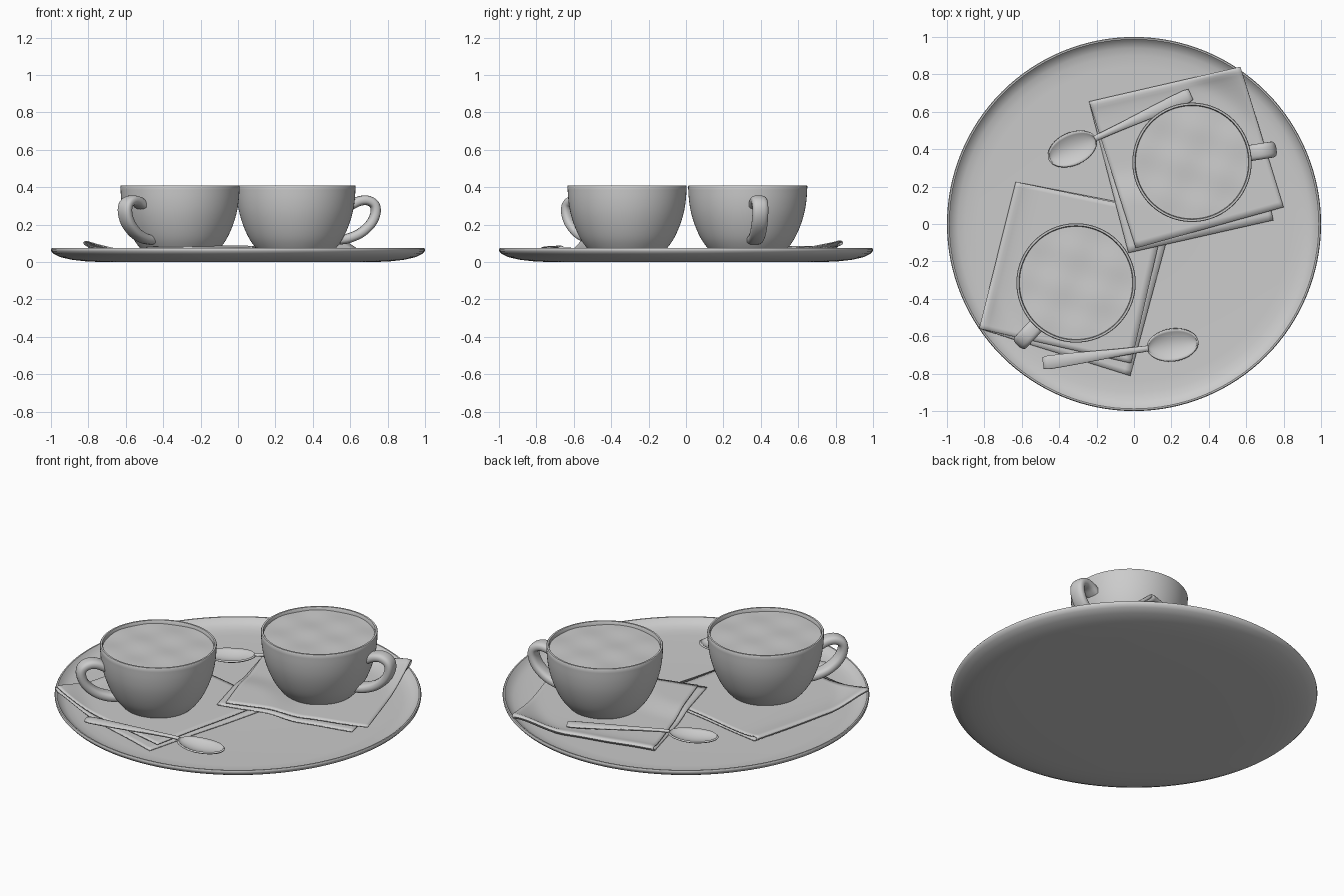
import bpy, bmesh, math
from mathutils import Vector

if "Cube" in bpy.data.objects:
    bpy.data.objects.remove(bpy.data.objects["Cube"])

grey = bpy.data.materials.new("plain_grey")
grey.diffuse_color = (0.6, 0.6, 0.6, 1)
grey.use_nodes = True
grey.node_tree.nodes["Principled BSDF"].inputs["Base Color"].default_value = grey.diffuse_color


def smooth(t):
    t = max(0.0, min(1.0, t))
    return t * t * (3 - 2 * t)


def finish(name, bm, thickness=0, angle=45, loc=(0, 0, 0), turn=0):
    bmesh.ops.recalc_face_normals(bm, faces=bm.faces)
    me = bpy.data.meshes.new(name)
    bm.to_mesh(me)
    bm.free()
    me.materials.append(grey)
    ob = bpy.data.objects.new(name, me)
    bpy.context.collection.objects.link(ob)
    ob.location = loc
    ob.rotation_euler[2] = turn
    if thickness:
        mod = ob.modifiers.new("thickness", 'SOLIDIFY')
        mod.thickness = thickness
        mod.offset = 0
    bpy.ops.object.select_all(action='DESELECT')
    ob.select_set(True)
    bpy.context.view_layer.objects.active = ob
    bpy.ops.object.shade_smooth_by_angle(angle=math.radians(angle))
    return ob


def grid(rows, wrap=False, caps=False):
    """Skin a list of point rows with quads."""
    bm = bmesh.new()
    vs = [[bm.verts.new(p) for p in row] for row in rows]
    n = len(vs[0])
    for a, b in zip(vs, vs[1:]):
        for j in range(n if wrap else n - 1):
            k = (j + 1) % n
            bm.faces.new((a[j], a[k], b[k], b[j]))
    if caps:
        bm.faces.new(vs[0])
        bm.faces.new(vs[-1])
    return bm


def spline(pts, steps=6):
    """Catmull-Rom curve through 2D points."""
    p = [Vector(q) for q in pts]
    p = [2 * p[0] - p[1]] + p + [2 * p[-1] - p[-2]]
    out = []
    for i in range(1, len(p) - 2):
        a, b, c, d = p[i - 1:i + 3]
        for s in range(steps):
            t = s / steps
            out.append(0.5 * (2 * b + (c - a) * t + (2 * a - 5 * b + 4 * c - d) * t * t
                              + (3 * b - a - 3 * c + d) * t ** 3))
    return out + [p[-2]]


def lathe(name, profile, loc=(0, 0, 0), segs=96):
    rows = [[(r * math.cos(2 * math.pi * j / segs), r * math.sin(2 * math.pi * j / segs), z)
             for j in range(segs)] for r, z in profile]
    return finish(name, grid(rows, True, True), loc=loc)


# Round tray with a low raised rim
lathe("tray", [(0.3, 0), (0.74, 0), (0.82, 0.004), (0.89, 0.012), (0.95, 0.026), (0.985, 0.043),
               (0.998, 0.057), (1.0, 0.068), (0.996, 0.074), (0.988, 0.074), (0.98, 0.066),
               (0.965, 0.052), (0.94, 0.041), (0.9, 0.033), (0.84, 0.03), (0.3, 0.03)], segs=128)


# Cup with foam surface and looped handle
def cup(label, x, y, angle):
    outer = spline([(0.19, 0.05), (0.215, 0.075), (0.25, 0.125), (0.28, 0.19), (0.302, 0.26),
                    (0.314, 0.33), (0.319, 0.405)], 4)
    inner = spline([(0.303, 0.405), (0.297, 0.33), (0.284, 0.26), (0.262, 0.19),
                    (0.232, 0.125), (0.19, 0.08)], 4)
    lathe(label + "_cup", [tuple(p) for p in outer] + [(0.316, 0.41), (0.306, 0.41)]
          + [tuple(p) for p in inner], (x, y, 0))
    rows = []
    for i in range(17):
        r = 0.004 + 0.299 * i / 16
        row = []
        for j in range(64):
            a = 2 * math.pi * j / 64
            px, py = r * math.cos(a), r * math.sin(a)
            bump = math.sin(17 * px + 9 * py + x * 9) * math.sin(21 * py - 8 * px + 1)
            row.append((px, py, 0.391 + 0.003 * bump))
        rows.append(row)
    bm = grid(rows, True)
    bm.verts.ensure_lookup_table()
    bm.faces.new([bm.verts[j] for j in range(64)])
    finish(label + "_foam", bm, loc=(x, y, 0))
    path = spline([(0.3, 0.305), (0.345, 0.326), (0.39, 0.328), (0.425, 0.305), (0.43, 0.26),
                   (0.405, 0.205), (0.35, 0.155), (0.285, 0.127), (0.232, 0.118)], 5)
    rows = []
    for i, p in enumerate(path):
        t = (path[min(i + 1, len(path) - 1)] - path[max(i - 1, 0)]).normalized()
        row = []
        for j in range(20):
            a = 2 * math.pi * j / 20
            c, s = math.cos(a), math.sin(a)
            w = 0.043 * math.copysign(abs(c) ** 0.7, c)
            h = 0.026 * math.copysign(abs(s) ** 0.8, s)
            row.append((p.x - t.y * h, w, p.y + t.x * h))
        rows.append(row)
    finish(label + "_handle", grid(rows, True, True), loc=(x, y, 0), turn=math.radians(angle))


cup("front", -0.31, -0.315, 227)
cup("back", 0.31, 0.33, 9)


# Folded napkin: a bottom sheet turning over a soft fold into a top sheet
def napkin(label, fold, low, high, lift):
    (f0, f1), (l0, l1), (h0, h1) = [[Vector(p) for p in e] for e in (fold, low, high)]
    us = [0, 0.006, 0.015, 0.03, 0.05, 0.08, 0.12] + [0.12 + 0.88 * i / 20 for i in range(1, 21)]
    sheet = [(u, 0) for u in reversed(us)] + [(u, 1) for u in us[1:]]
    rows = []
    for u, top in sheet:
        row = []
        for j in range(33):
            v = j / 32
            edge = (h0.lerp(h1, v) if top else l0.lerp(l1, v))
            p = f0.lerp(f1, v).lerp(edge, u)
            z = 0.035 + 0.05 * smooth((p.length - 0.8) / 0.2) + lift(p)
            z += 0.002 * math.sin(9 * p.x + 4 * p.y) ** 2
            puff = 0.013 + 0.022 * math.exp(-u / 0.05)
            round_off = math.sqrt(min(1, u / 0.03))
            z += puff * (0.5 + 0.5 * round_off) if top else 0.5 * puff * (1 - round_off)
            row.append((p.x, p.y, z))
        rows.append(row)
    finish(label + "_napkin", grid(rows), 0.006, 50)


napkin("front", [(-0.63, 0.225), (-0.825, -0.56)], [(0.215, 0.06), (-0.02, -0.812)],
       [(0.17, 0.06), (-0.015, -0.745)], lambda p: 0)
napkin("back", [(-0.24, 0.652), (0.57, 0.838)], [(-0.03, -0.155), (0.745, 0.02)],
       [(0.01, -0.13), (0.80, 0.09)],
       lambda p: 0.022 * smooth((0.45 - math.hypot(p.x, p.y + 0.14)) / 0.2))


# Teaspoon: dished oval bowl, thin neck, widening handle
def spoon(label, tip, angle, length):
    rows = []
    bowl = 0.135
    ss = [bowl - bowl * math.cos(math.pi * i / 24) for i in range(25)]
    ss += [0.27 + (length - 0.27) * i / 20 for i in range(1, 21)]
    for s in ss:
        e = math.sqrt(max(0, 1 - ((s - bowl) / bowl) ** 2))
        k = smooth((s - 0.25) / (length - 0.25))
        w = max(0.086 * e, (0.013 + 0.022 * k) if s > 0.2 else 0.002)
        if s > length - 0.01:
            w -= 0.006
        z = 0.064 + 0.012 * smooth((s - 0.12) / 0.2) - 0.004 * k
        row = []
        for j in range(13):
            t = -1 + j / 6
            curve = -0.028 * e * (1 - t * t) if s < 0.27 else 0.007 * (1 - t * t)
            row.append((s, w * t, z + curve))
        rows.append(row)
    finish(label + "_spoon", grid(rows), 0.01, 50, (tip[0], tip[1], 0), math.radians(angle))


spoon("front", (0.34, -0.628), 188, 0.835)
spoon("back", (-0.452, 0.345), 24.7, 0.832)
